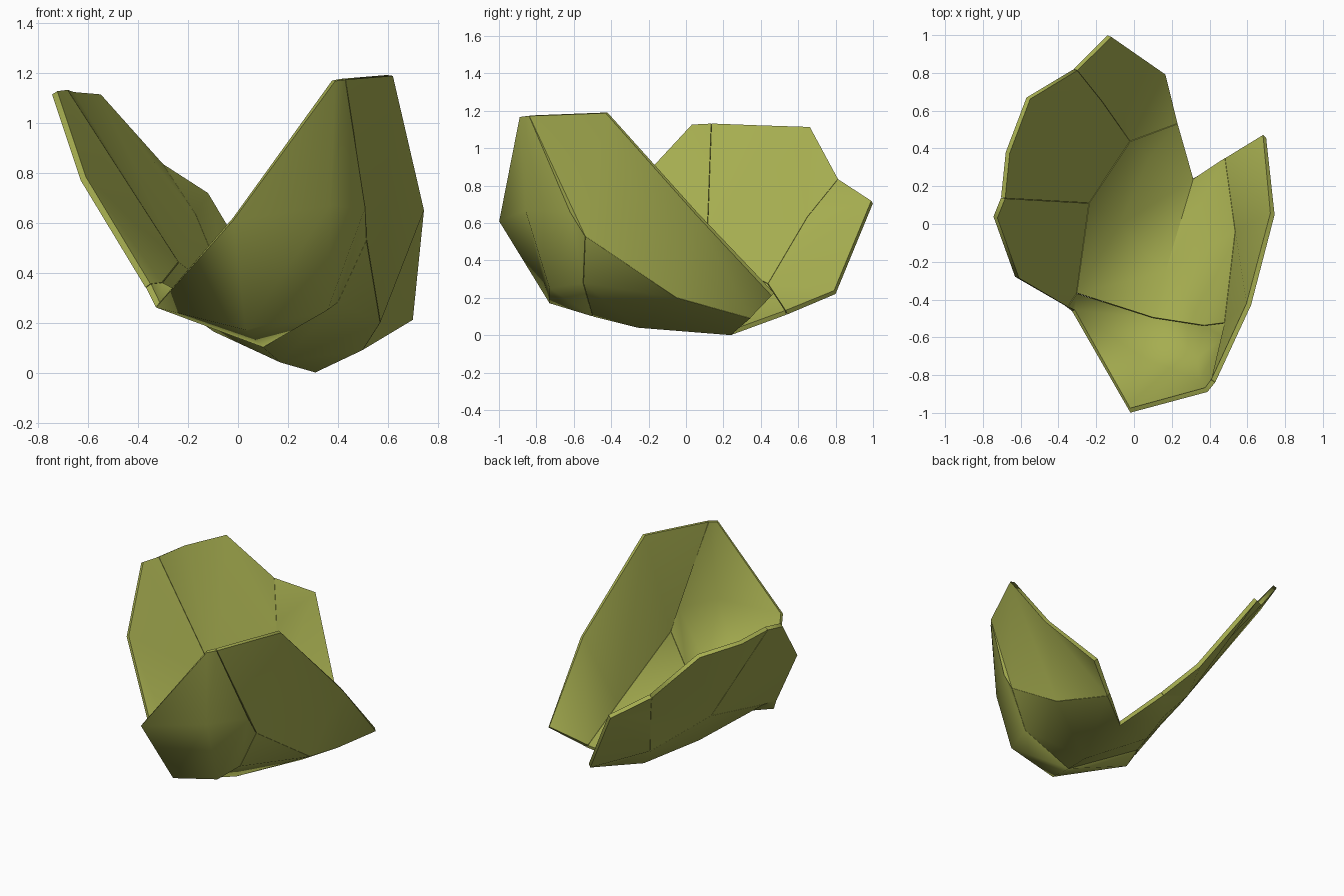
import bpy, bmesh, math
from mathutils import Vector

if "Cube" in bpy.data.objects:
    bpy.data.objects.remove(bpy.data.objects["Cube"])

THICK = 0.04       # shell thickness in the middle
RIM_THICK = 0.026  # thinner towards the rim
RIM = "ABDdeEFwGHIVJKLSMNC"

# Key points of the outer surface: rim corners, crack joints, belly points
PTS = {
    # rim of the left lobe
    'A': (-.14, 1, .705), 'B': (-.32, .82, .82), 'D': (-.57, .67, 1.1), 'd': (-.68, .38, 1.11),
    'e': (-.705, .14, 1.12), 'E': (-.745, .04, 1.115), 'F': (-.63, -.28, .77), 'w': (-.37, -.43, .34),
    # rim of the right lobe
    'G': (-.33, -.46, .26), 'H': (-.02, -1, .61), 'I': (.39, -.89, 1.17), 'V': (.43, -.84, 1.175),
    'J': (.62, -.43, 1.19), 'K': (.745, .05, .65), 'L': (.70, .46, .21), 'S': (.5, .345, .09),
    'M': (.31, .24, 0), 'N': (.22, .54, .11), 'C': (.15, .8, .22),
    # crack joints and belly
    'X': (-.27, .12, .42), 'x': (-.05, .45, .25), 'b': (-.2, .66, .61), 'W': (-.33, -.36, .33),
    'U': (.1, -.5, .1), 'T': (.4, -.55, .28), 'p': (.515, -.54, .53), 'v': (.51, -.62, .66),
    'R': (.57, -.05, .2), 'Y': (.37, -.86, .67), 'y': (.36, -.73, .25), 'Q': (.03, -.73, .17),
    'P': (.17, -.26, .04), 'Z': (-.1, 0, .165), 'z': (.06, .36, .105),
}

# Shell fragments, each as a run of triangles
SHARDS = {
    'left_front_shard': "eEX EFX FwW FWX",
    'left_back_shard': "eXd dXD DXb DbB Xxb",
    'back_tip_shard': "BAb Abx AxC CxN",
    'base_shard': "WUP WPZ WZX XZx Zzx PMZ ZMz zMN xzN PMS PSR PRT RpT PTU",
    'right_wall_shard': "JpR JRK KRS KSL Vvp VpJ",
    'front_wall_shard': "WwG WGU GQU QyU UyT GHQ HYQ QYy HIY IVY VvY Yvy vTy vpT",
}

mat = bpy.data.materials.new("olive_shell")
mat.diffuse_color = (0.38, 0.42, 0.08, 1)
mat.use_nodes = True
mat.node_tree.nodes["Principled BSDF"].inputs["Base Color"].default_value = mat.diffuse_color

# Shared vertex normals (pointing out and down) so the fragments fit together
normals = {k: Vector() for k in PTS}


def oriented(tri):
    a, b, c = (Vector(PTS[k]) for k in tri)
    n = (b - a).cross(c - a)
    return (tri, n) if n.z < 0 else (tri[::-1], -n)


for tris in SHARDS.values():
    for tri in tris.split():
        t, n = oriented(tri)
        for k in t:
            normals[k] += n.normalized() * math.sqrt(n.length)


# Thick fragment: outer skin, inner skin and the wall around its border
def make_shard(name, tris):
    faces = [oriented(t)[0] for t in tris.split()]
    keys = sorted(set("".join(faces)))
    centre = sum((Vector(PTS[k]) for k in keys), Vector()) / len(keys)
    bm = bmesh.new()
    outer, inner = {}, {}
    for k in keys:
        co = Vector(PTS[k]).lerp(centre, 0.004)
        outer[k] = bm.verts.new(co)
        depth = RIM_THICK if k in RIM else THICK
        inner[k] = bm.verts.new(co - normals[k].normalized() * depth)
    edges = {(f[i], f[(i + 1) % 3]) for f in faces for i in range(3)}
    for f in faces:
        bm.faces.new([outer[k] for k in f])
        bm.faces.new([inner[k] for k in reversed(f)])
    for a, b in edges:
        if (b, a) not in edges:
            bm.faces.new((outer[b], outer[a], inner[a], inner[b]))
    me = bpy.data.meshes.new(name)
    bm.to_mesh(me)
    bm.free()
    me.materials.append(mat)
    ob = bpy.data.objects.new(name, me)
    bpy.context.collection.objects.link(ob)
    bpy.ops.object.select_all(action='DESELECT')
    ob.select_set(True)
    bpy.context.view_layer.objects.active = ob
    bpy.ops.object.shade_smooth_by_angle(angle=math.radians(60))


for name, tris in SHARDS.items():
    make_shard(name, tris)
